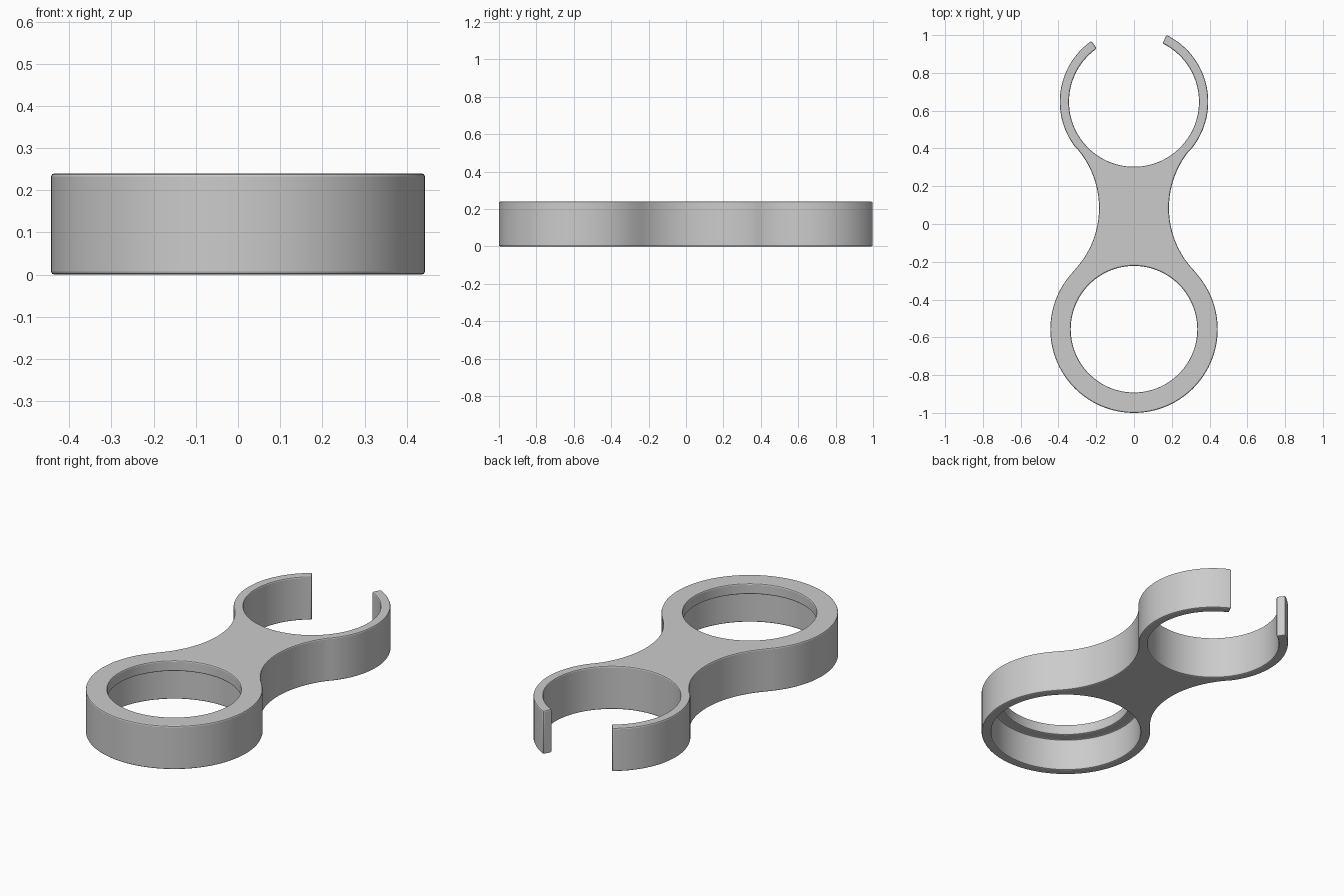
import bpy, bmesh, math
from mathutils import Vector

cube = bpy.data.objects.get("Cube")
if cube:
    bpy.data.objects.remove(cube, do_unlink=True)

HEIGHT = 0.24
RING_C, RING_R, HOLE_R, BORE_R = Vector((0, -0.557)), 0.443, 0.335, 0.392
LIP_Z = 0.18
CLIP_C, CLIP_R, CLIP_IN = Vector((0, 0.647)), 0.393, 0.344
WAIST_C, WAIST_R = Vector((0.665, 0.085)), 0.48
END_RIGHT, END_LEFT = math.radians(64), math.radians(125)


def arc(center, radius, start, end):
    """Points along an arc, from one angle to the other."""
    n = max(2, math.ceil(abs(end - start) / math.radians(3)))
    angles = [start + (end - start) * i / n for i in range(n + 1)]
    return [center + radius * Vector((math.cos(a), math.sin(a))) for a in angles]


def heading(a, b):
    return math.atan2(b.y - a.y, b.x - a.x)


def prism(name, points, bottom, top):
    """Closed outline extruded upward."""
    bm = bmesh.new()
    face = bm.faces.new([bm.verts.new((p.x, p.y, bottom)) for p in points])
    up = bmesh.ops.extrude_face_region(bm, geom=[face])
    verts = [g for g in up["geom"] if isinstance(g, bmesh.types.BMVert)]
    bmesh.ops.translate(bm, verts=verts, vec=(0, 0, top - bottom))
    bmesh.ops.remove_doubles(bm, verts=bm.verts, dist=0.0005)
    bmesh.ops.recalc_face_normals(bm, faces=bm.faces)
    mesh = bpy.data.meshes.new(name)
    bm.to_mesh(mesh)
    bm.free()
    obj = bpy.data.objects.new(name, mesh)
    bpy.context.collection.objects.link(obj)
    return obj


# Outline: ring, waist curves tangent to both circles, open clip
ring_a = heading(RING_C, WAIST_C)
clip_a = heading(CLIP_C, WAIST_C)
waist = arc(WAIST_C, WAIST_R, heading(WAIST_C, RING_C) + math.tau,
            heading(WAIST_C, CLIP_C))
outline = arc(RING_C, RING_R, math.pi - ring_a, math.tau + ring_a)[:-1]
outline += waist[:-1]
outline += arc(CLIP_C, CLIP_R, clip_a, END_RIGHT)
outline += arc(CLIP_C, CLIP_IN, END_RIGHT, END_LEFT - math.tau)
outline += arc(CLIP_C, CLIP_R, END_LEFT, math.pi - clip_a)[:-1]
outline += [Vector((-p.x, p.y)) for p in reversed(waist)][:-1]
body = prism("double_ring_clip", outline, 0, HEIGHT)

# Stepped bore of the closed ring, leaving a lip at the top
cutters = [
    prism("hole_cutter", arc(RING_C, HOLE_R, 0, math.tau)[:-1], -0.1, HEIGHT + 0.1),
    prism("bore_cutter", arc(RING_C, BORE_R, 0, math.tau)[:-1], -0.1, LIP_Z),
]
for cutter in cutters:
    cutter.hide_render = True
    mod = body.modifiers.new(cutter.name, "BOOLEAN")
    mod.operation = "DIFFERENCE"
    mod.solver = "EXACT"
    mod.object = cutter

# Softened edges
bevel = body.modifiers.new("soft_edges", "BEVEL")
bevel.width = 0.007
bevel.segments = 2
bevel.limit_method = "ANGLE"
bevel.angle_limit = math.radians(40)

# Apply the modifiers and drop the cutters
graph = bpy.context.evaluated_depsgraph_get()
body.data = bpy.data.meshes.new_from_object(body.evaluated_get(graph))
body.modifiers.clear()
for cutter in cutters:
    bpy.data.objects.remove(cutter, do_unlink=True)

bpy.ops.object.select_all(action="DESELECT")
body.select_set(True)
bpy.context.view_layer.objects.active = body
bpy.ops.object.shade_smooth_by_angle(angle=math.radians(20))
